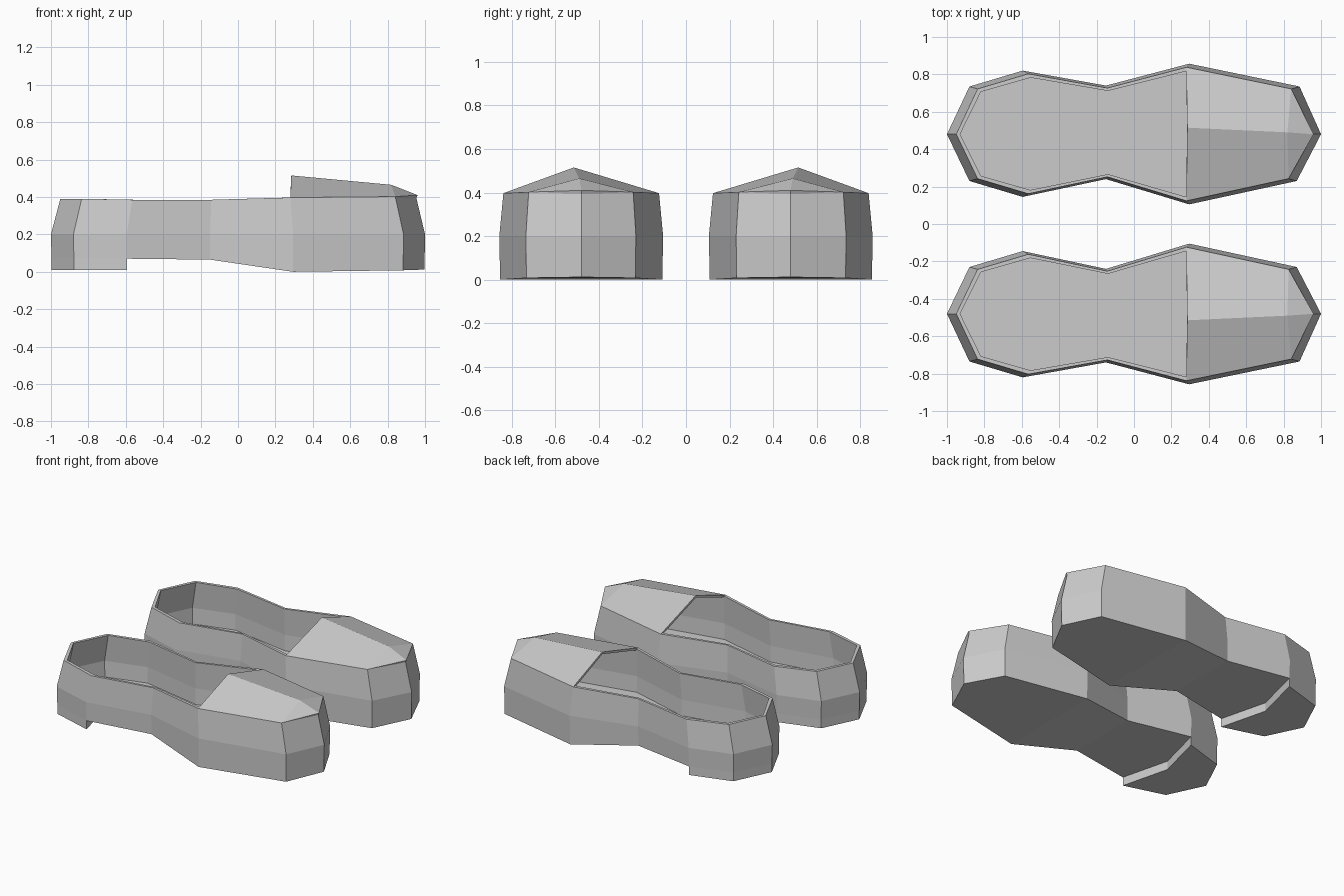
import bpy, bmesh

cube = bpy.data.objects.get("Cube")
if cube:
    bpy.data.objects.remove(cube)

grey = bpy.data.materials.new("plain_grey")
grey.use_nodes = True
colour = (0.6, 0.6, 0.6, 1)
grey.diffuse_color = colour
grey.node_tree.nodes["Principled BSDF"].inputs["Base Color"].default_value = colour

CENTRE = 0.48  # distance of each shoe's long axis from the middle

# Widest outline: heel tip, inner side, toe tip, outer side back to the heel
OUTLINE = [(-1, 0), (-.88, -.25), (-.595, -.335), (-.15, -.24), (.295, -.375), (.87, -.25),
           (1, 0), (.885, .255), (.295, .377), (-.15, .26), (-.595, .34), (-.88, .255)]
N = len(OUTLINE)


def both_sides(half):
    """Heights given heel to toe, repeated for the way back along the other side."""
    return half + half[-2:0:-1]


SOLE_Z = both_sides([.07, .07, .07, .065, 0, .008, .012])
RIM_Z = both_sides([.39, .39, .385, .385, .397, .402, .41])


def ring(bm, sx, sy, heights):
    return [bm.verts.new((x * sx, CENTRE + y * sy, z)) for (x, y), z in zip(OUTLINE, heights)]


def bridge(bm, a, b):
    for i in range(len(a)):
        j = (i + 1) % len(a)
        bm.faces.new((a[i], a[j], b[j], b[i]))


def sole_strips(bm, r):
    """Close a ring with strips running across the shoe."""
    for i in range(N // 2):
        corners = [r[i], r[i + 1], r[(N - i - 1) % N], r[-i % N]]
        bm.faces.new(list(dict.fromkeys(corners)))


def finish(bm, name, thickness=0):
    """Turn the mesh into an object and mirror it into a pair."""
    bmesh.ops.recalc_face_normals(bm, faces=bm.faces)
    mesh = bpy.data.meshes.new(name)
    bm.to_mesh(mesh)
    bm.free()
    mesh.materials.append(grey)
    obj = bpy.data.objects.new(name, mesh)
    bpy.context.collection.objects.link(obj)
    if thickness:
        solid = obj.modifiers.new("thickness", 'SOLIDIFY')
        solid.thickness = thickness
        solid.offset = -1
    mirror = obj.modifiers.new("pair", 'MIRROR')
    mirror.use_axis = (False, True, False)
    mirror.use_clip = False
    mirror.use_mirror_merge = False


# Shoe body: outer wall, rim, inner wall and flat insole
bm = bmesh.new()
rings = [ring(bm, .997, .99, SOLE_Z),
         ring(bm, 1, 1, [.2] * N),
         ring(bm, .95, .95, RIM_Z),
         ring(bm, .93, .89, RIM_Z),
         ring(bm, .97, .93, [.2] * N),
         ring(bm, .965, .92, [.09] * N)]
for lower, upper in zip(rings, rings[1:]):
    bridge(bm, lower, upper)
sole_strips(bm, rings[0])
bm.faces.new(rings[-1])
finish(bm, "shoe_bodies")

# Heel block with a notched front edge
bm = bmesh.new()
heel = [OUTLINE[i] for i in (10, 11, 0, 1, 2)] + [(-.68, 0)]
top, bottom = [[bm.verts.new((x * .997, CENTRE + y * .99, z)) for x, y in heel]
               for z in (.07, .01)]
bridge(bm, top, bottom)
bm.faces.new((bottom[0], bottom[1], bottom[2], bottom[5]))
bm.faces.new((bottom[2], bottom[3], bottom[4], bottom[5]))
finish(bm, "heel_blocks")

# Ridged toe cap resting on the front of the rim
bm = bmesh.new()
rim = [bm.verts.new((OUTLINE[i][0] * .95, CENTRE + OUTLINE[i][1] * .95, RIM_Z[i]))
       for i in range(4, 9)]
rim[2].co.x = .96
ridge_back = bm.verts.new((.285, .515, .515))
ridge_front = bm.verts.new((.82, .49, .465))
for side, corner in ((rim[0], rim[1]), (rim[4], rim[3])):
    bm.faces.new((side, corner, ridge_front, ridge_back))
    bm.faces.new((corner, rim[2], ridge_front))
bmesh.ops.recalc_face_normals(bm, faces=bm.faces)
if bm.faces[:][0].normal.z < 0:
    bmesh.ops.reverse_faces(bm, faces=bm.faces)
finish(bm, "toe_caps", thickness=.015)
